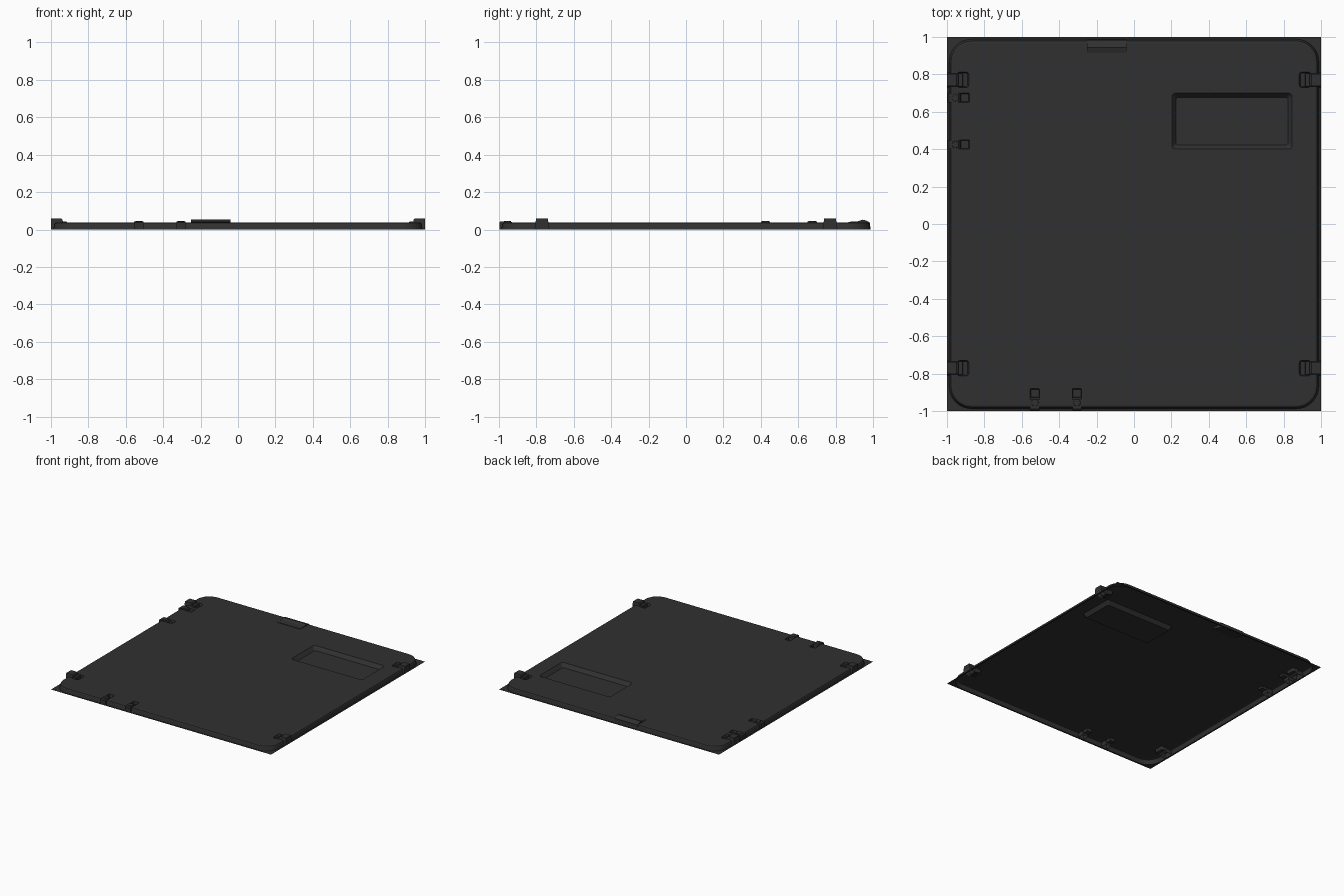
import bpy, bmesh, math
from mathutils import Matrix, Vector

if "Cube" in bpy.data.objects:
    bpy.data.objects.remove(bpy.data.objects["Cube"])

TOP = 0.038
mat = bpy.data.materials.new("dark_plastic")
mat.diffuse_color = (0.03, 0.03, 0.03, 1)
mat.use_nodes = True
mat.node_tree.nodes["Principled BSDF"].inputs["Base Color"].default_value = mat.diffuse_color


def finish(bm, name):
    me = bpy.data.meshes.new(name)
    bm.to_mesh(me)
    bm.free()
    ob = bpy.data.objects.new(name, me)
    ob.data.materials.append(mat)
    bpy.context.collection.objects.link(ob)
    return ob


def ring(bm, cx, cy, hx, hy, r, z, seg):
    """Closed rounded-rectangle loop of vertices, counter-clockwise."""
    vs = []
    for q, (sx, sy) in enumerate([(1, 1), (-1, 1), (-1, -1), (1, -1)]):
        for i in range(seg + 1):
            a = math.pi / 2 * (q + i / seg)
            vs.append(bm.verts.new((cx + sx * (hx - r) + r * math.cos(a),
                                    cy + sy * (hy - r) + r * math.sin(a), z)))
    return vs


def bridge(bm, a, b):
    n = len(a)
    for i in range(n):
        j = (i + 1) % n
        bm.faces.new((a[i], a[j], b[j], b[i]))


def edges(bm, vs):
    out = []
    for i in range(len(vs)):
        p, q = vs[i], vs[(i + 1) % len(vs)]
        out.append(bm.edges.get((p, q)) or bm.edges.new((p, q)))
    return out


# Main panel: open-bottomed tray with rounded edge, sunken window and pockets
bm = bmesh.new()
loops = [ring(bm, 0, 0, h, h, r, z, 8) for h, r, z in
         [(0.988, 0.12, 0), (0.982, 0.115, 0.028), (0.978, 0.111, 0.035), (0.970, 0.105, TOP)]]
for a, b in zip(loops, loops[1:]):
    bridge(bm, a, b)
border = edges(bm, loops[-1])


def pocket(cx, cy, hx, hy, r, inset, z, seg=3):
    a = ring(bm, cx, cy, hx, hy, r, TOP, seg)
    b = ring(bm, cx, cy, hx - inset, hy - inset, r * 0.6, z, seg)
    bridge(bm, b, a)
    bm.faces.new(b)
    border.extend(edges(bm, a))


pocket(0.524, 0.55, 0.322, 0.15, 0.02, 0.023, 0.008)
for sx in (-1, 1):
    for sy in (-1, 1):
        pocket(sx * 0.914, sy * 0.771, 0.031, 0.042, 0.015, 0.006, 0.012)
for y in (0.675, 0.425):
    pocket(-0.905, y, 0.025, 0.025, 0.003, 0.004, 0.022, 1)
for x in (-0.53, -0.305):
    pocket(x, -0.905, 0.025, 0.025, 0.003, 0.004, 0.014, 1)
bmesh.ops.triangle_fill(bm, edges=border, use_beauty=True, normal=Vector((0, 0, 1)))
bmesh.ops.dissolve_limit(bm, angle_limit=0.001, verts=bm.verts, edges=bm.edges)
bmesh.ops.recalc_face_normals(bm, faces=bm.faces)
panel = finish(bm, "floor_panel")

# Flat square flange filling out the corners at ground level
bm = bmesh.new()
e = edges(bm, ring(bm, 0, 0, 0.988, 0.988, 0.12, 0, 8))
e += edges(bm, [bm.verts.new((x, y, 0)) for x, y in ((1, 1), (-1, 1), (-1, -1), (1, -1))])
bmesh.ops.triangle_fill(bm, edges=e, use_beauty=True, normal=Vector((0, 0, 1)))
finish(bm, "corner_flange")


def prism(name, profile, width, offset, angle, taper=0.0):
    """Profile (outward distance, z) extruded sideways, then turned to its side."""
    bm = bmesh.new()
    sides = []
    for s in (-1, 1):
        sides.append([bm.verts.new((d, s * (width / 2 - taper * z), z)) for d, z in profile])
    bridge(bm, sides[0], sides[1])
    for s in sides:
        bm.faces.new(s)
    bmesh.ops.delete(bm, geom=[f for f in bm.faces if max(v.co.z for v in f.verts) < 0.001],
                     context='FACES_ONLY')
    bmesh.ops.recalc_face_normals(bm, faces=bm.faces)
    bm.transform(Matrix.Rotation(angle, 4, 'Z') @ Matrix.Translation((0, offset, 0)))
    return finish(bm, name)


# Four corner clips
clip = [(1, 0), (1, 0.06), (0.948, 0.06), (0.939, 0.053), (0.937, 0.043),
        (0.918, 0.043), (0.913, 0.036), (0.913, 0.012), (0.93, 0)]
for angle in (0, math.pi):
    for y in (0.77, -0.77):
        prism("corner_clip", clip, 0.08, y, angle, 0.15)

# Screw posts: two on the left edge, two on the front edge
post = [(0.998, 0), (0.998, 0.038), (0.99, 0.044), (0.938, 0.044), (0.93, 0.038), (0.93, 0)]
for off, angle in ((-0.675, math.pi), (-0.425, math.pi),
                   (-0.53, -math.pi / 2), (-0.305, -math.pi / 2)):
    prism("screw_post", post, 0.05, off, angle)
    bm = bmesh.new()
    bmesh.ops.create_cone(bm, cap_ends=True, segments=16, radius1=0.02, radius2=0.018,
                          depth=0.004, matrix=Matrix.Rotation(angle, 4, 'Z')
                          @ Matrix.Translation((0.955, off, 0.0445)))
    finish(bm, "screw_head")

# Heel tab on the back edge
tab = [(0.986, 0), (0.984, 0.036), (0.968, 0.046), (0.945, 0.053),
       (0.915, 0.043), (0.868, 0.041), (0.868, 0.034)]
prism("rear_tab", tab, 0.21, 0.145, math.pi / 2)
